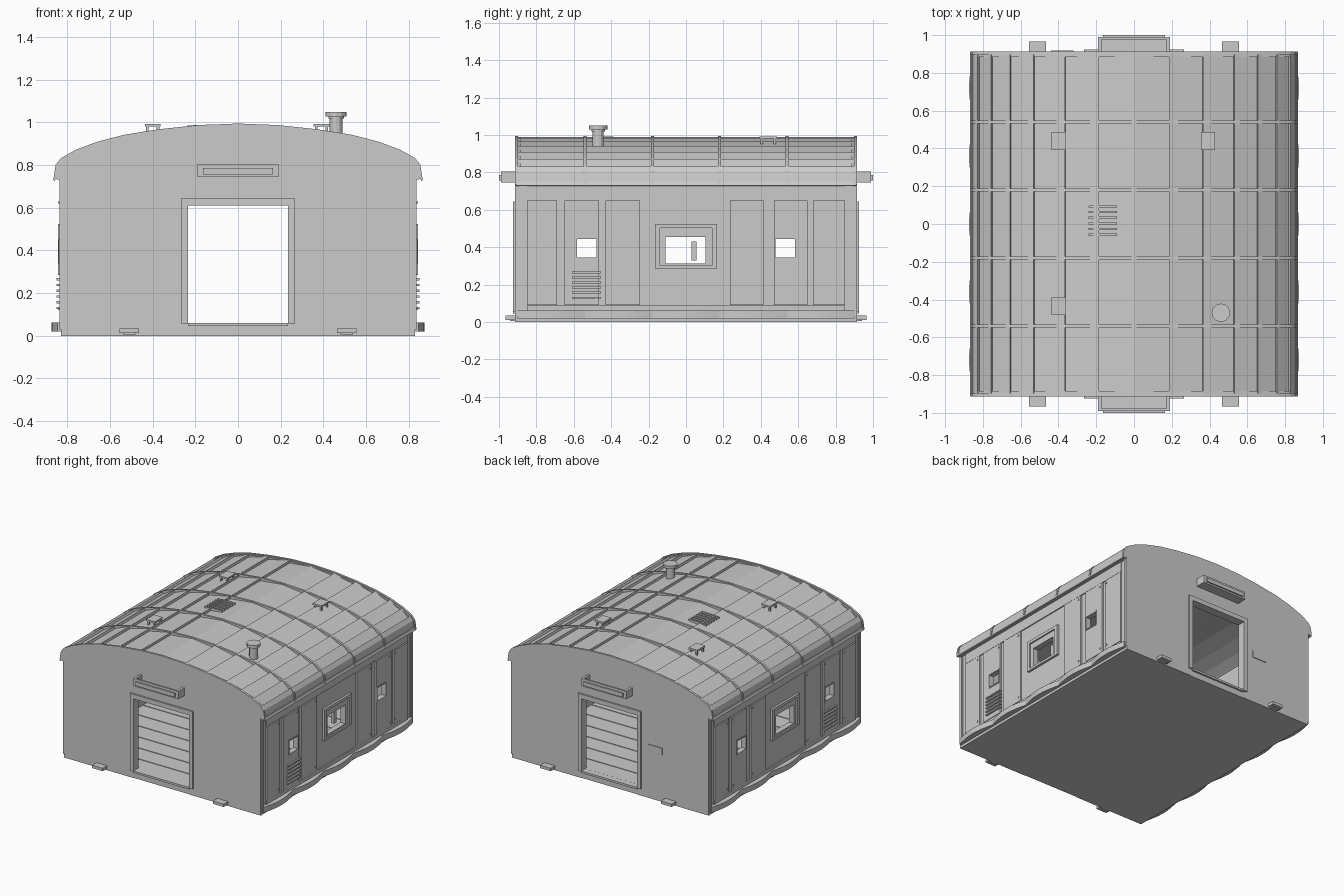
import bpy, bmesh, math
from mathutils import Vector

if "Cube" in bpy.data.objects:
    bpy.data.objects.remove(bpy.data.objects["Cube"])

grey = bpy.data.materials.new("plain_grey")
grey.diffuse_color = (0.6, 0.6, 0.6, 1)
grey.use_nodes = True
grey.node_tree.nodes["Principled BSDF"].inputs["Base Color"].default_value = grey.diffuse_color


def finish(bm, name):
    bmesh.ops.recalc_face_normals(bm, faces=bm.faces)
    me = bpy.data.meshes.new(name)
    bm.to_mesh(me)
    bm.free()
    me.materials.append(grey)
    ob = bpy.data.objects.new(name, me)
    bpy.context.collection.objects.link(ob)
    return ob


def add_box(bm, a, b):
    """Box between two opposite corners."""
    a, b = Vector(a), Vector(b)
    for v in bmesh.ops.create_cube(bm, size=1)["verts"]:
        v.co = (a + b) / 2 + Vector(v.co[i] * abs(b[i] - a[i]) for i in range(3))


def boxes(name, pairs):
    bm = bmesh.new()
    for a, b in pairs:
        add_box(bm, a, b)
    return finish(bm, name)


def push(bm, faces, offset):
    r = bmesh.ops.extrude_face_region(bm, geom=faces)
    bmesh.ops.translate(bm, vec=offset,
                        verts=[g for g in r["geom"] if isinstance(g, bmesh.types.BMVert)])


def add_prism(bm, pts, offset):
    """Polygon pushed along an offset."""
    push(bm, [bm.faces.new([bm.verts.new(p) for p in pts])], offset)


def sheet(name, xs, ys, zs, holes):
    """Side sheet over x range xs, cut into a y/z grid with some cells left open."""
    bm = bmesh.new()
    g = [[bm.verts.new((xs[0], y, z)) for z in zs] for y in ys]
    for i in range(len(ys) - 1):
        for j in range(len(zs) - 1):
            if (i, j) not in holes:
                bm.faces.new((g[i][j], g[i + 1][j], g[i + 1][j + 1], g[i][j + 1]))
    push(bm, bm.faces[:], (xs[1] - xs[0], 0, 0))
    return finish(bm, name)


# Arched roof cross-section
half = [(0, 0.988), (0.185, 0.981), (0.365, 0.962), (0.53, 0.936), (0.655, 0.904),
        (0.755, 0.867), (0.825, 0.828), (0.848, 0.8), (0.854, 0.765), (0.858, 0.735)]
arch = [Vector((-x, z)) for x, z in half[:0:-1]] + [Vector(p) for p in half]
mid = len(half) - 1


def normal(i):
    t = arch[min(i + 1, len(arch) - 1)] - arch[max(i - 1, 0)]
    return Vector((-t.y, t.x)).normalized()


def shifted(i, d):
    return arch[i] + normal(i) * d


def band(bm, y0, y1, outer, inner):
    """Arch-shaped strip between two offsets from the roof line."""
    loop = [shifted(i, outer) for i in range(len(arch))]
    loop += [shifted(i, inner) for i in reversed(range(len(arch)))]
    add_prism(bm, [(p.x, y0, p.y) for p in loop], (0, y1 - y0, 0))


# Lapped roof boards: each one starts proud at its upper edge and sinks outward
side = [shifted(mid, 0)]
for i in range(1, len(half)):
    if i <= 6:
        side += [shifted(mid + i, -0.014), shifted(mid + i, 0.004)]
    else:
        side.append(shifted(mid + i, 0))
outer = [Vector((-p.x, p.y)) for p in side[:0:-1]] + side
inner = [shifted(i, -0.024) for i in reversed(range(len(arch)))]
bm = bmesh.new()
add_prism(bm, [(p.x, -0.905, p.y) for p in outer + inner], (0, 1.81, 0))
finish(bm, "roof_boards")

# Roof hoops
bm = bmesh.new()
for y in (-0.905, -0.54, -0.18, 0.18, 0.54, 0.905):
    band(bm, y - 0.008, y + 0.008, 0.007, -0.02)
finish(bm, "roof_hoops")

# Eave lips
for s in (-1, 1):
    bm = bmesh.new()
    add_prism(bm, [(s * x, -0.91, z) for x, z in
                   ((0.85, 0.755), (0.859, 0.75), (0.867, 0.73), (0.859, 0.726))], (0, 1.82, 0))
    finish(bm, "eave_lip")

# Floor and cross boards
boxes("floor", [((-0.83, -0.91, 0), (0.83, 0.91, 0.052))])
boxes("floor_boards", [((-0.8, -0.885 + i * 0.1475, 0.05), (0.8, -0.745 + i * 0.1475, 0.059))
                       for i in range(12)])

# End walls, doorways and the fittings on them
top = [(p.x, p.y) for p in arch]
wall = [(-0.235, 0), (-0.83, 0), (-0.83, 0.74)] + top + \
       [(0.83, 0.74), (0.83, 0), (0.235, 0), (0.235, 0.61), (-0.235, 0.61)]
for s in (-1, 1):
    bm = bmesh.new()
    add_prism(bm, [(x, s * 0.885, z) for x, z in wall], (0, s * 0.028, 0))
    finish(bm, "end_wall")
    boxes("door_frame", [
        ((-0.265, s * 0.86, 0.055), (-0.235, s * 0.925, 0.645)),
        ((0.235, s * 0.86, 0.055), (0.265, s * 0.925, 0.645)),
        ((-0.235, s * 0.86, 0.61), (0.235, s * 0.925, 0.645)),
        ((-0.235, s * 0.88, 0.045), (0.235, s * 0.925, 0.06))])
    # open-topped tray above the door
    boxes("door_lamp_tray", [
        ((-0.19, s * 0.91, 0.745), (-0.172, s * 0.99, 0.805)),
        ((0.172, s * 0.91, 0.745), (0.19, s * 0.99, 0.805)),
        ((-0.172, s * 0.91, 0.745), (0.172, s * 0.99, 0.757)),
        ((-0.172, s * 0.978, 0.757), (0.172, s * 0.99, 0.805)),
        ((-0.165, s * 0.985, 0.757), (0.165, s * 1.0, 0.787))])
    boxes("coupling_feet", [((x - w, s * 0.905, z0), (x + w, s * y, z1))
                            for x in (-0.51, 0.51)
                            for w, y, z0, z1 in ((0.045, 0.965, 0.012, 0.034),
                                                 (0.03, 0.94, 0.005, 0.032))])
boxes("wall_plate", [((-0.44, 0.912, 0.36), (-0.32, 0.918, 0.41))])

# Side walls and everything mounted on them
panels = [(-0.85, -0.69), (-0.65, -0.465), (-0.43, -0.245),
          (0.235, 0.415), (0.47, 0.65), (0.68, 0.85)]
for s in (-1, 1):
    sheet("side_wall", (s * 0.8, s * 0.826),
          [-0.89, -0.582, -0.478, -0.115, 0.115, 0.475, 0.582, 0.89],
          [0.0, 0.305, 0.345, 0.445, 0.485, 0.79],
          {(1, 2), (5, 2), (3, 1), (3, 2), (3, 3)})
    for a, b in panels:
        windowed = 1 < abs(a + b) < 1.2
        lo = (a, -0.582, -0.478, b) if a < 0 else (a, 0.478, 0.582, b)
        sheet("side_panel", (s * 0.824, s * 0.838), lo if windowed else (a, b),
              (0.09, 0.345, 0.445, 0.65), {(1, 1)} if windowed else set())
    # small window rims
    for y in (-0.53, 0.53):
        sheet("small_window_rim", (s * 0.8, s * 0.842),
              (y - 0.06, y - 0.052, y + 0.052, y + 0.06),
              (0.338, 0.346, 0.444, 0.452), {(1, 1)})
    # main window
    sheet("main_window_frame", (s * 0.815, s * 0.843), (-0.165, -0.138, 0.138, 0.165),
          (0.285, 0.303, 0.502, 0.525), {(1, 1)})
    sheet("main_window_sash", (s * 0.79, s * 0.832), (-0.14, -0.11, 0.105, 0.14),
          (0.295, 0.312, 0.455, 0.505), {(1, 1)})
    # louvres
    boxes("louvres", [((s * 0.83, -0.61, 0.125 + k * 0.027), (s * 0.85, -0.455, 0.135 + k * 0.027))
                      for k in range(6)])
    # panel bolts
    boxes("panel_bolts", [((s * 0.83, y - 0.005, z - 0.005), (s * 0.843, y + 0.005, z + 0.005))
                          for y in (-0.71, -0.48, -0.265, 0.395, 0.63, 0.7)
                          for z in (0.125, 0.625)])
    # corner posts and upper rail
    boxes("corner_posts", [((s * 0.82, y - 0.01, 0.03), (s * 0.838, y + 0.01, 0.74))
                           for y in (-0.9, 0.9)])
    boxes("upper_rail", [((s * 0.8, -0.85, 0.655), (s * 0.834, 0.85, 0.735)),
                         ((s * 0.8, -0.89, 0.735), (s * 0.848, 0.89, 0.765))])
    # scalloped skirt
    bm = bmesh.new()
    edge = [(s * (0.846 + 0.028 * abs(math.sin(math.pi * k / 8))), -0.9 + k * 0.045, 0.02)
            for k in range(41)]
    add_prism(bm, [(s * 0.82, -0.9, 0.02)] + edge + [(s * 0.82, 0.9, 0.02)], (0, 0, 0.042))
    finish(bm, "scalloped_skirt")
    boxes("base_ledge", [((s * 0.82, -0.85, 0.06), (s * 0.836, 0.85, 0.088))])

# Inside window lever
boxes("window_lever", [((0.765, 0.03, 0.33), (0.79, 0.055, 0.43))])

# Chimney
bm = bmesh.new()
for r, z0, z1 in ((0.03, 0.93, 1.03), (0.036, 1.018, 1.03), (0.049, 1.028, 1.05)):
    vs = bmesh.ops.create_cone(bm, cap_ends=True, segments=12, radius1=r, radius2=r,
                               depth=z1 - z0)["verts"]
    bmesh.ops.translate(bm, verts=vs, vec=(0.46, -0.47, (z0 + z1) / 2))
finish(bm, "chimney")

# Roof hatches raised on short legs
for x, y in ((-0.4, 0.44), (0.392, 0.44), (-0.4, -0.435)):
    parts = [((x - 0.037, y - 0.047, 0.98), (x + 0.037, y + 0.047, 0.993))]
    parts += [((x + i * 0.025 - 0.006, y + j * 0.035 - 0.006, 0.94),
               (x + i * 0.025 + 0.006, y + j * 0.035 + 0.006, 0.985))
              for i in (-1, 1) for j in (-1, 1)]
    boxes("roof_hatch", parts)

# Roof grille slats, following the roof slope
bm = bmesh.new()
for k in range(6):
    add_prism(bm, [(x, -0.063 + k * 0.03, z) for x, z in
                   ((-0.24, 0.962), (-0.09, 0.972), (-0.09, 0.99), (-0.185, 0.989), (-0.24, 0.985))],
              (0, 0.012, 0))
finish(bm, "roof_grille")
